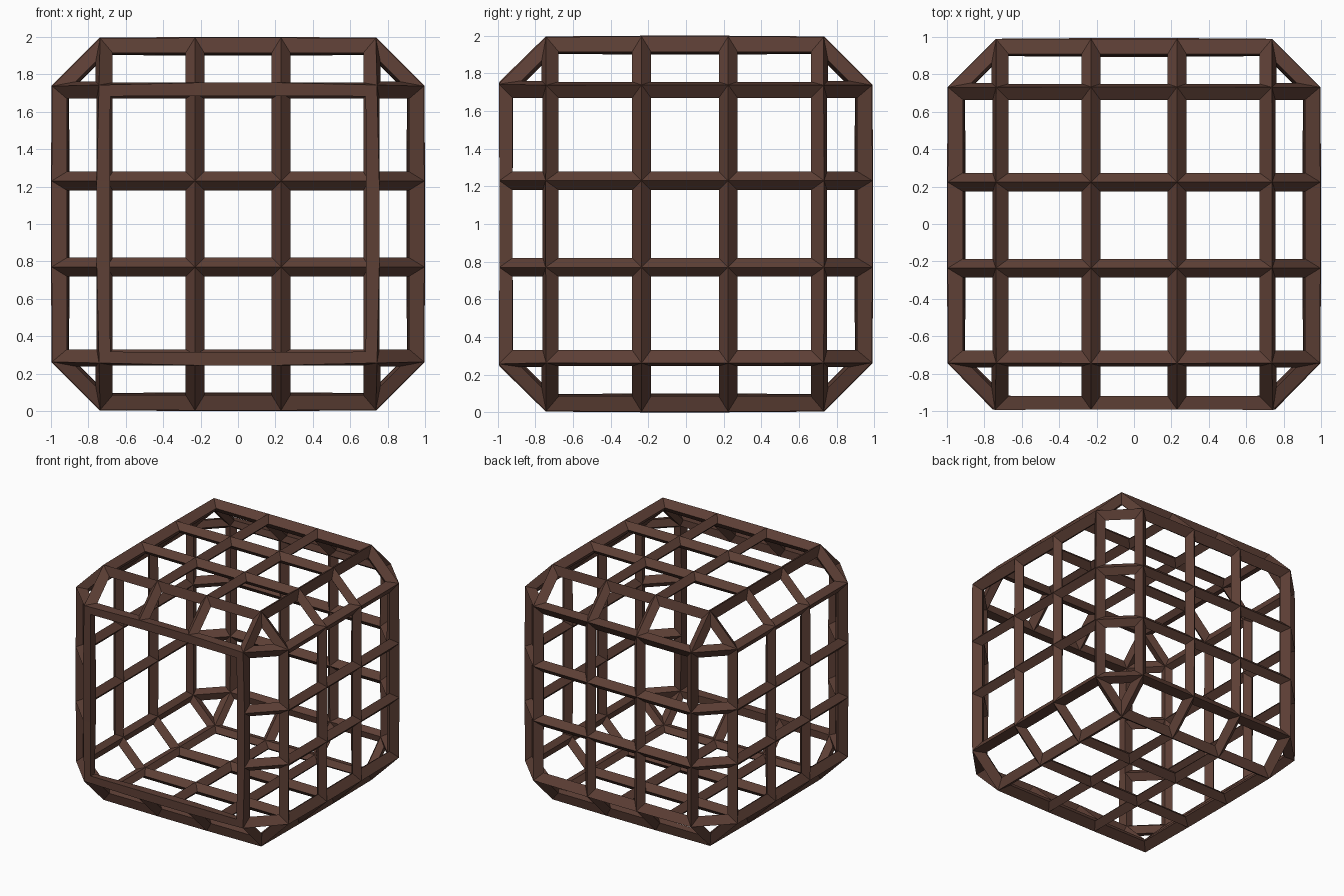
import bpy, bmesh
from mathutils import Vector

if "Cube" in bpy.data.objects:
    bpy.data.objects.remove(bpy.data.objects["Cube"])

HALF, BEVEL, CUT, BAR = 0.95, 0.23, 0.23, 0.10

# Cube cut into a 3 x 3 grid on every side
bm = bmesh.new()
bmesh.ops.create_cube(bm, size=2 * HALF)
for axis in range(3):
    for s in (-CUT, CUT):
        co, no = Vector(), Vector()
        co[axis], no[axis] = s, 1
        bmesh.ops.bisect_plane(bm, geom=bm.verts[:] + bm.edges[:] + bm.faces[:],
                               plane_co=co, plane_no=no)

# Chamfer the twelve cube edges
bm.normal_update()
rim = [e for e in bm.edges if e.calc_face_angle(0) > 0.5]
bmesh.ops.bevel(bm, geom=rim, offset=BEVEL, offset_type='OFFSET', segments=1,
                profile=0.5, affect='EDGES')

# Open front
bm.normal_update()
front = [f for f in bm.faces if f.normal.y < -0.95]
bmesh.ops.delete(bm, geom=front, context='FACES')
bmesh.ops.translate(bm, verts=bm.verts[:], vec=(0, -0.006, 1))

mesh = bpy.data.meshes.new("cage_frame")
bm.to_mesh(mesh)
bm.free()
cage = bpy.data.objects.new("cage_frame", mesh)
bpy.context.collection.objects.link(cage)

# Diamond-section bars along every edge
wire = cage.modifiers.new("bars", 'WIREFRAME')
wire.thickness = BAR
wire.offset = 0
wire.use_even_offset = True
wire.use_boundary = True
wire.use_replace = True

# Brown finish
mat = bpy.data.materials.new("dark_brown")
mat.diffuse_color = (0.11, 0.05, 0.036, 1)
mat.use_nodes = True
mat.node_tree.nodes["Principled BSDF"].inputs["Base Color"].default_value = mat.diffuse_color
mesh.materials.append(mat)
